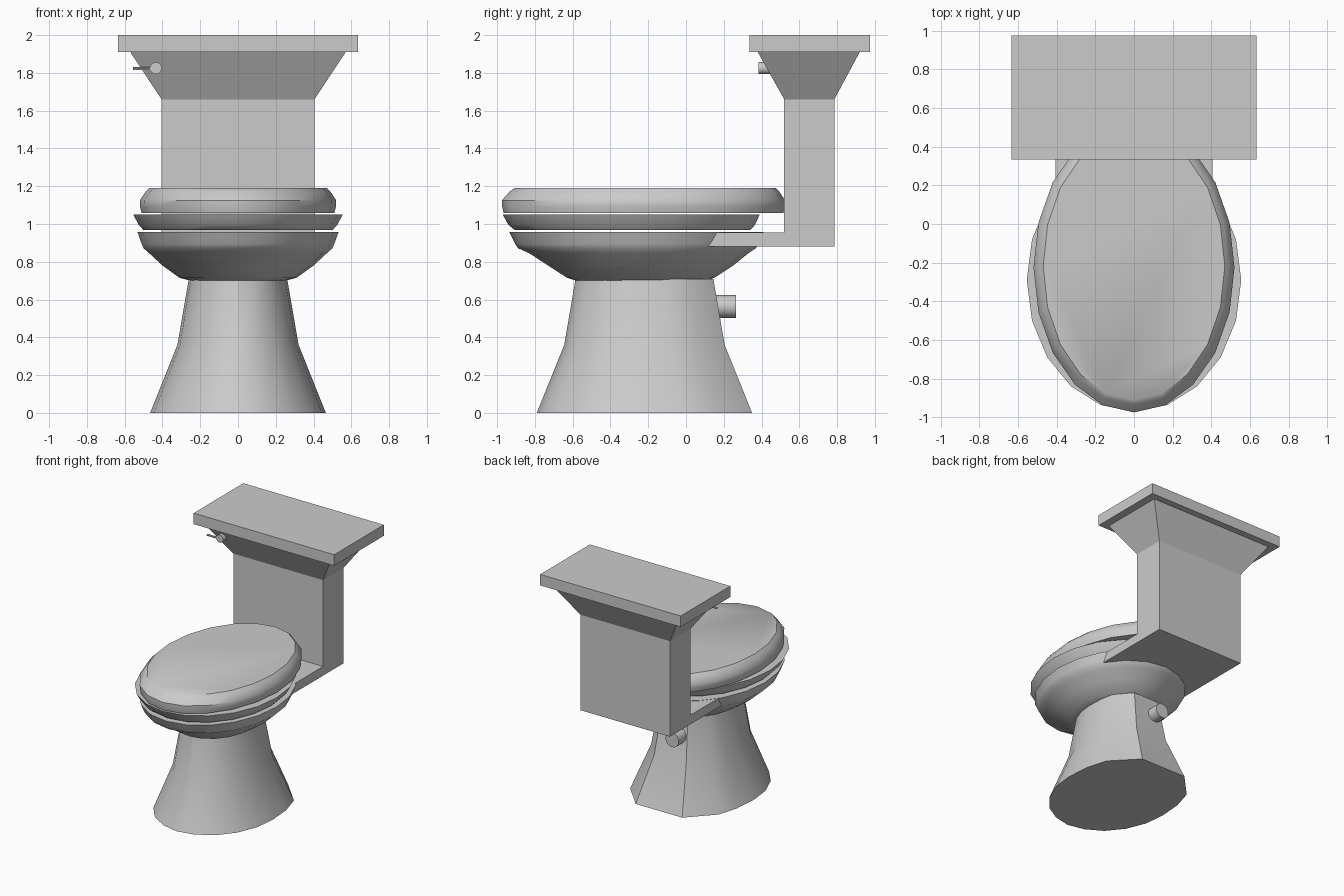
import bpy, bmesh, math
from mathutils import Matrix

if "Cube" in bpy.data.objects:
    bpy.data.objects.remove(bpy.data.objects["Cube"])


def finish(name, bm, angle=None):
    bmesh.ops.recalc_face_normals(bm, faces=bm.faces[:])
    mesh = bpy.data.meshes.new(name)
    bm.to_mesh(mesh)
    bm.free()
    obj = bpy.data.objects.new(name, mesh)
    bpy.context.collection.objects.link(obj)
    if angle:
        bpy.ops.object.select_all(action='DESELECT')
        obj.select_set(True)
        bpy.context.view_layer.objects.active = obj
        bpy.ops.object.shade_smooth_by_angle(angle=math.radians(angle))
    return obj


def loft(name, rings, angle=None, closed=False):
    """Skin a stack of rings; cap the ends, or join last to first when closed."""
    bm = bmesh.new()
    loops = [[bm.verts.new(p) for p in ring] for ring in rings]
    pairs = list(zip(loops, loops[1:]))
    if closed:
        pairs.append((loops[-1], loops[0]))
    else:
        bm.faces.new(loops[0])
        bm.faces.new(loops[-1])
    n = len(loops[0])
    for a, b in pairs:
        for i in range(n):
            j = (i + 1) % n
            bm.faces.new((a[i], a[j], b[j], b[i]))
    return finish(name, bm, angle)


def oval(z, rx, front, back, n=20):
    cy, ry = (front + back) / 2, (back - front) / 2
    return [(rx * math.sin(t), cy - ry * math.cos(t), z)
            for t in (2 * math.pi * i / n for i in range(n))]


def rect(z, rx, y0, y1):
    return [(-rx, y0, z), (rx, y0, z), (rx, y1, z), (-rx, y1, z)]


def cylinder(name, center, radius, depth, axis, sides=16):
    bm = bmesh.new()
    rot = Matrix.Rotation(math.pi / 2, 4, 'X' if axis == 'y' else 'Y')
    bmesh.ops.create_cone(bm, cap_ends=True, segments=sides, radius1=radius,
                          radius2=radius, depth=depth,
                          matrix=Matrix.Translation(center) @ rot)
    return finish(name, bm, 40)


# Pedestal: rounded front, chamfered flat back
half = [(.14, -.76), (.275, -.68), (.38, -.55), (.445, -.39), (.465, -.22),
        (.45, -.02), (.40, .15), (.21, .35)]
outline = [(0, -.79)] + half + [(-x, y) for x, y in reversed(half)]


def foot(z, sx, sy):
    return [(x * sx, -.22 + (y + .22) * sy, z) for x, y in outline]


loft("pedestal", [foot(0, 1, 1), foot(.36, .69, .745), foot(.71, .56, .64)], 26)

# Bowl: flared outside, rim, hollow inside
loft("bowl", [oval(*r) for r in (
    (.70, .25, -.58, .11), (.715, .31, -.63, .15), (.78, .40, -.73, .25),
    (.845, .47, -.83, .33), (.872, .50, -.89, .37), (.895, .51, -.905, .385),
    (.957, .532, -.935, .41), (.957, .40, -.78, .25), (.87, .37, -.75, .22),
    (.74, .22, -.54, .06))], 40)

# Seat: hollow ring
loft("seat", [oval(*r) for r in (
    (.967, .50, -.905, .34), (.995, .525, -.94, .365), (1.05, .555, -.97, .39),
    (1.05, .38, -.78, .22), (.967, .38, -.78, .22))], 40, closed=True)

# Lid with rounded shoulder
loft("seat_lid", [oval(*r) for r in (
    (1.057, .51, -.965, .515), (1.09, .518, -.973, .523),
    (1.125, .52, -.975, .525), (1.17, .49, -.935, .495),
    (1.19, .47, -.91, .475))], 40)

# Tank, its cover and the shelf that ties it to the bowl
loft("tank", [rect(.88, .405, .52, .785), rect(1.66, .405, .52, .785),
              rect(1.91, .57, .38, .92)])
loft("tank_cover", [rect(1.91, .635, .335, .975), rect(2, .635, .335, .975)])
loft("shelf", [rect(.88, .405, .08, .785), rect(.955, .405, .13, .785)])

# Flush handle and rear outlet
cylinder("flush_knob", (-.435, .43, 1.825), .032, .09, 'y')
cylinder("flush_lever", (-.495, .395, 1.822), .008, .12, 'x', 8)
cylinder("outlet_pipe", (-.06, .19, .563), .06, .15, 'y')
